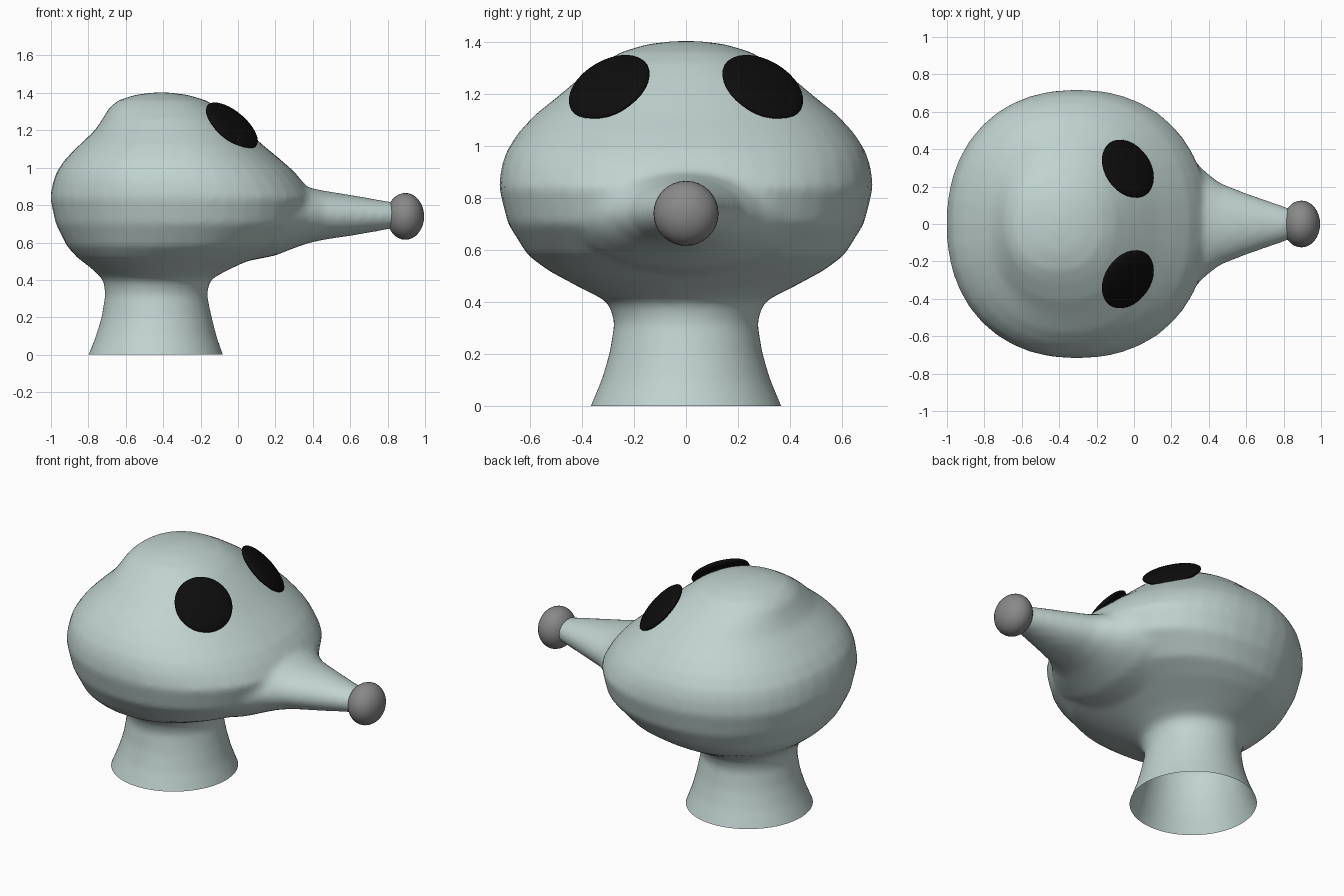
import bpy, bmesh
from math import sin, cos, pi, copysign
from mathutils import Vector

if "Cube" in bpy.data.objects:
    bpy.data.objects.remove(bpy.data.objects["Cube"], do_unlink=True)


def material(name, colour, roughness=0.6):
    mat = bpy.data.materials.new(name)
    mat.use_nodes = True
    mat.diffuse_color = (*colour, 1)
    shader = mat.node_tree.nodes["Principled BSDF"]
    shader.inputs["Base Color"].default_value = (*colour, 1)
    shader.inputs["Roughness"].default_value = roughness
    return mat


def power(value, exponent):
    return copysign(abs(value) ** exponent, value)


def ring(bm, centre, axis_a, axis_b, exponent=2.0, sides=40):
    """Closed superellipse loop spanned by two half axes."""
    verts = []
    for i in range(sides):
        angle = 2 * pi * i / sides
        a = power(cos(angle), 2 / exponent)
        b = power(sin(angle), 2 / exponent)
        verts.append(bm.verts.new(centre + axis_a * a + axis_b * b))
    return verts


def loft(bm, rings):
    """Skin neighbouring rings and close both ends."""
    for low, high in zip(rings, rings[1:]):
        for i in range(len(low)):
            j = (i + 1) % len(low)
            bm.faces.new((low[i], low[j], high[j], high[i]))
    bm.faces.new(rings[0][::-1])
    bm.faces.new(rings[-1])


def ellipsoid(name, centre, radii, direction, mat, segments=32, rings=16):
    """Sphere squashed along its local z, which points along direction."""
    bm = bmesh.new()
    bmesh.ops.create_uvsphere(bm, u_segments=segments, v_segments=rings, radius=1)
    mesh = bpy.data.meshes.new(name)
    bm.to_mesh(mesh)
    bm.free()
    mesh.shade_smooth()
    mesh.materials.append(mat)
    obj = bpy.data.objects.new(name, mesh)
    obj.location = centre
    obj.scale = radii
    obj.rotation_euler = Vector(direction).to_track_quat("Z", "Y").to_euler()
    bpy.context.collection.objects.link(obj)
    return obj


skin = material("pale grey green", (0.53, 0.65, 0.63))
black = material("eye black", (0.004, 0.004, 0.004))
grey = material("nose grey", (0.25, 0.25, 0.25))

# Neck and head levels: height, back x, front x, half width
head_levels = [
    (-0.1, -0.84, -0.04, 0.41),
    (0, -0.8, -0.08, 0.367),
    (0.1, -0.76, -0.115, 0.325),
    (0.2, -0.73, -0.14, 0.295),
    (0.32, -0.71, -0.165, 0.275),
    (0.4, -0.72, -0.15, 0.3),
    (0.45, -0.77, -0.06, 0.4),
    (0.52, -0.86, 0.09, 0.53),
    (0.58, -0.915, 0.23, 0.61),
    (0.7, -0.975, 0.37, 0.685),
    (0.84, -1.005, 0.4, 0.72),
    (0.92, -0.99, 0.35, 0.71),
    (0.98, -0.97, 0.3, 0.69),
    (1.05, -0.92, 0.22, 0.645),
    (1.12, -0.85, 0.135, 0.58),
    (1.2, -0.765, 0.045, 0.48),
    (1.26, -0.725, -0.025, 0.41),
    (1.32, -0.69, -0.1, 0.32),
    (1.36, -0.64, -0.17, 0.25),
    (1.39, -0.55, -0.27, 0.15),
    (1.402, -0.45, -0.37, 0.05),
]

# Snout sections: x, bottom z, top z, half width
snout_sections = [
    (0.05, 0.5, 1.05, 0.55),
    (0.2, 0.53, 0.98, 0.46),
    (0.3, 0.57, 0.93, 0.37),
    (0.37, 0.595, 0.895, 0.29),
    (0.46, 0.615, 0.877, 0.22),
    (0.6, 0.635, 0.855, 0.165),
    (0.86, 0.68, 0.81, 0.075),
]

bm = bmesh.new()
loft(bm, [ring(bm, Vector(((back + front) / 2, 0, z)),
               Vector(((front - back) / 2, 0, 0)), Vector((0, width, 0)),
               2.2 if z > 0.5 else 2.0)
          for z, back, front, width in head_levels])
loft(bm, [ring(bm, Vector((x, 0, (low + top) / 2)),
               Vector((0, width, 0)), Vector((0, 0, (top - low) / 2)))
          for x, low, top, width in snout_sections])
bmesh.ops.recalc_face_normals(bm, faces=bm.faces)
mesh = bpy.data.meshes.new("head")
bm.to_mesh(mesh)
bm.free()
head = bpy.data.objects.new("head", mesh)
bpy.context.collection.objects.link(head)

# Fuse neck, head and snout into one soft skin
remesh = head.modifiers.new("fuse", "REMESH")
remesh.mode = "VOXEL"
remesh.voxel_size = 0.02
smooth = head.modifiers.new("soften", "SMOOTH")
smooth.factor = 0.5
smooth.iterations = 8
bpy.context.view_layer.objects.active = head
for modifier in ("fuse", "soften"):
    bpy.ops.object.modifier_apply(modifier=modifier)

# Cut the neck open at the ground
bm = bmesh.new()
bm.from_mesh(head.data)
bmesh.ops.bisect_plane(bm, geom=bm.verts[:] + bm.edges[:] + bm.faces[:],
                       plane_co=(0, 0, 0), plane_no=(0, 0, 1), clear_inner=True)
bm.to_mesh(head.data)
bm.free()
head.data.materials.clear()
head.data.materials.append(skin)
head.data.shade_smooth()

# Flat oval eyes on the upper front of the head
for side, label in ((1, "left"), (-1, "right")):
    ellipsoid(label + "_eye", (-0.033, side * 0.295, 1.225), (0.17, 0.17, 0.035),
              (0.59, side * 0.41, 0.7), black)

# Round nose at the snout tip
ellipsoid("nose", (0.895, 0, 0.74), (0.125, 0.125, 0.1), (1, 0, 0), grey)
